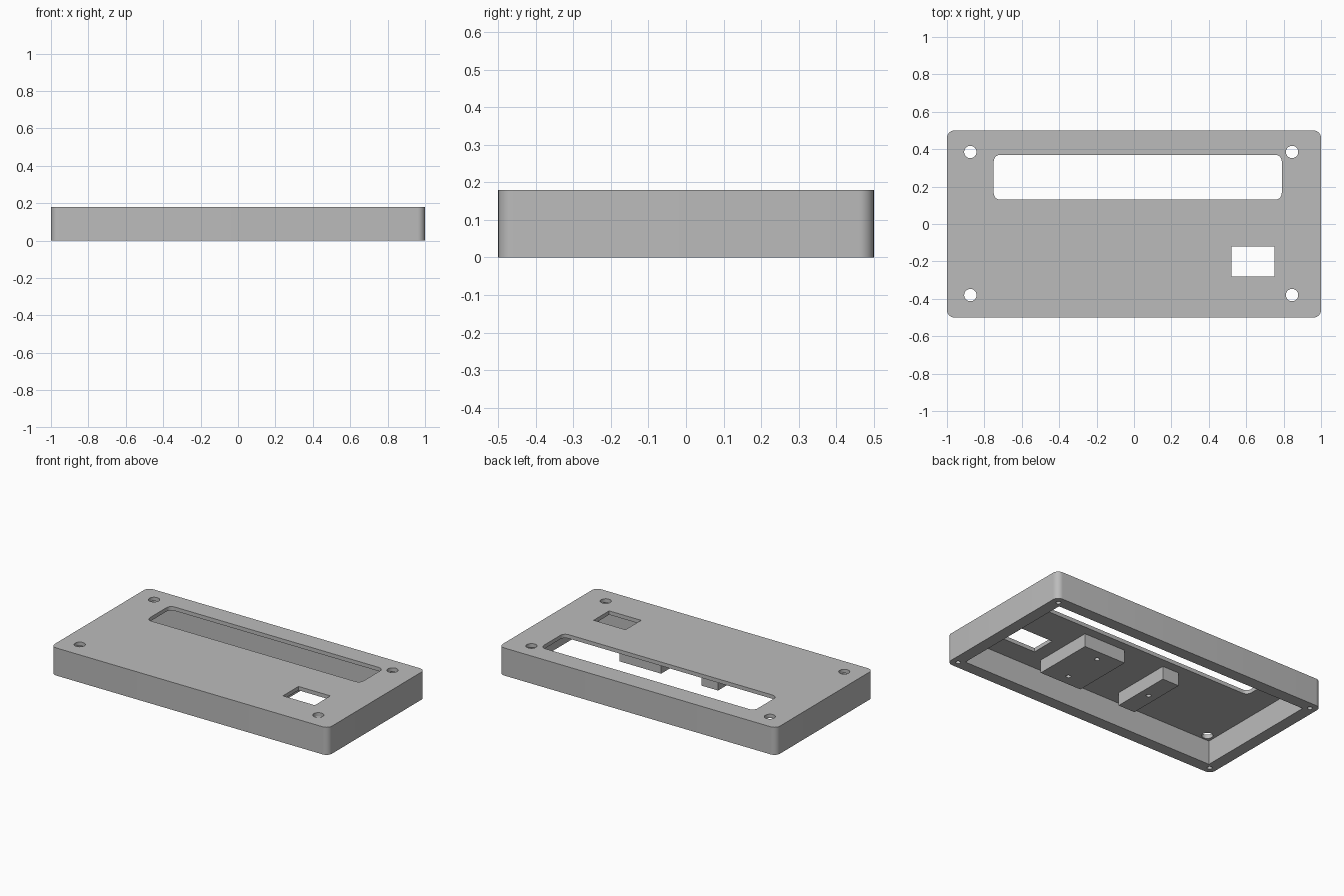
import bpy, bmesh, math

if "Cube" in bpy.data.objects:
    bpy.data.objects.remove(bpy.data.objects["Cube"])

grey = bpy.data.materials.new("light grey plastic")
grey.diffuse_color = (0.5, 0.5, 0.5, 1)
grey.use_nodes = True
grey.node_tree.nodes["Principled BSDF"].inputs["Base Color"].default_value = grey.diffuse_color


def prism(name, outline, z0, z1):
    """Extrude a closed outline from z0 to z1."""
    bm = bmesh.new()
    base = bm.faces.new([bm.verts.new((x, y, z0)) for x, y in outline])
    top = bmesh.ops.extrude_face_region(bm, geom=[base])["geom"]
    verts = [v for v in top if isinstance(v, bmesh.types.BMVert)]
    bmesh.ops.translate(bm, verts=verts, vec=(0, 0, z1 - z0))
    bmesh.ops.recalc_face_normals(bm, faces=bm.faces)
    mesh = bpy.data.meshes.new(name)
    bm.to_mesh(mesh)
    bm.free()
    mesh.materials.append(grey)
    obj = bpy.data.objects.new(name, mesh)
    bpy.context.collection.objects.link(obj)
    return obj


def rectangle(x0, x1, y0, y1, r=0.0, n=8):
    """Rectangle outline with optional rounded corners."""
    if r == 0:
        return [(x0, y0), (x1, y0), (x1, y1), (x0, y1)]
    pts = []
    centres = [(x1 - r, y1 - r), (x0 + r, y1 - r), (x0 + r, y0 + r), (x1 - r, y0 + r)]
    for q, (cx, cy) in enumerate(centres):
        for i in range(n + 1):
            a = (q + i / n) * math.pi / 2
            pts.append((cx + r * math.cos(a), cy + r * math.sin(a)))
    return pts


def circle(cx, cy, r, n=32):
    return [(cx + r * math.cos(2 * math.pi * i / n),
             cy + r * math.sin(2 * math.pi * i / n)) for i in range(n)]


def cut(obj, outline, z0, z1):
    """Cut a prism out of the object."""
    cutter = prism("cutter", outline, z0, z1)
    cutter.hide_render = True
    mod = obj.modifiers.new("cut", 'BOOLEAN')
    mod.operation, mod.solver, mod.object = 'DIFFERENCE', 'EXACT', cutter
    bpy.context.view_layer.objects.active = obj
    bpy.ops.object.modifier_apply(modifier=mod.name)
    bpy.data.objects.remove(cutter)


def finish(obj):
    bpy.ops.object.select_all(action='DESELECT')
    obj.select_set(True)
    bpy.context.view_layer.objects.active = obj
    bpy.ops.object.shade_smooth_by_angle(angle=math.radians(30))


HEIGHT, CEILING, WALL = 0.18, 0.155, 0.077

# Cover shell, open underneath
cover = prism("cover", rectangle(-1, 1, -0.5, 0.5, 0.04), 0, HEIGHT)
cut(cover, rectangle(-1 + WALL, 1 - WALL, -0.5 + WALL, 0.5 - WALL), -0.1, CEILING)

# Long display window and small square window
cut(cover, rectangle(-0.75, 0.79, 0.13, 0.37, 0.035), 0.1, 0.3)
cut(cover, rectangle(0.52, 0.75, -0.28, -0.12), 0.1, 0.3)

# Mounting holes in the top, blind screw holes in the rim corners
for x in (-0.875, 0.845):
    for y in (-0.38, 0.385):
        cut(cover, circle(x, y, 0.033), 0.1, 0.3)
for sx in (-1, 1):
    for sy in (-1, 1):
        cut(cover, circle(sx * 0.953, sy * 0.453, 0.015, 16), -0.1, 0.13)
finish(cover)

# Mounting blocks hanging under the top, with pilot holes
blocks = [
    ("wide_mounting_block", (0.13, 0.43), [(0.28, 0.0), (0.28, -0.26)]),
    ("narrow_mounting_block", (-0.28, -0.16), [(-0.22, -0.13)]),
]
for name, (x0, x1), holes in blocks:
    block = prism(name, rectangle(x0, x1, -0.33, 0.07), 0.07, CEILING + 0.005)
    for hx, hy in holes:
        cut(block, circle(hx, hy, 0.015, 16), 0, 0.14)
    finish(block)
